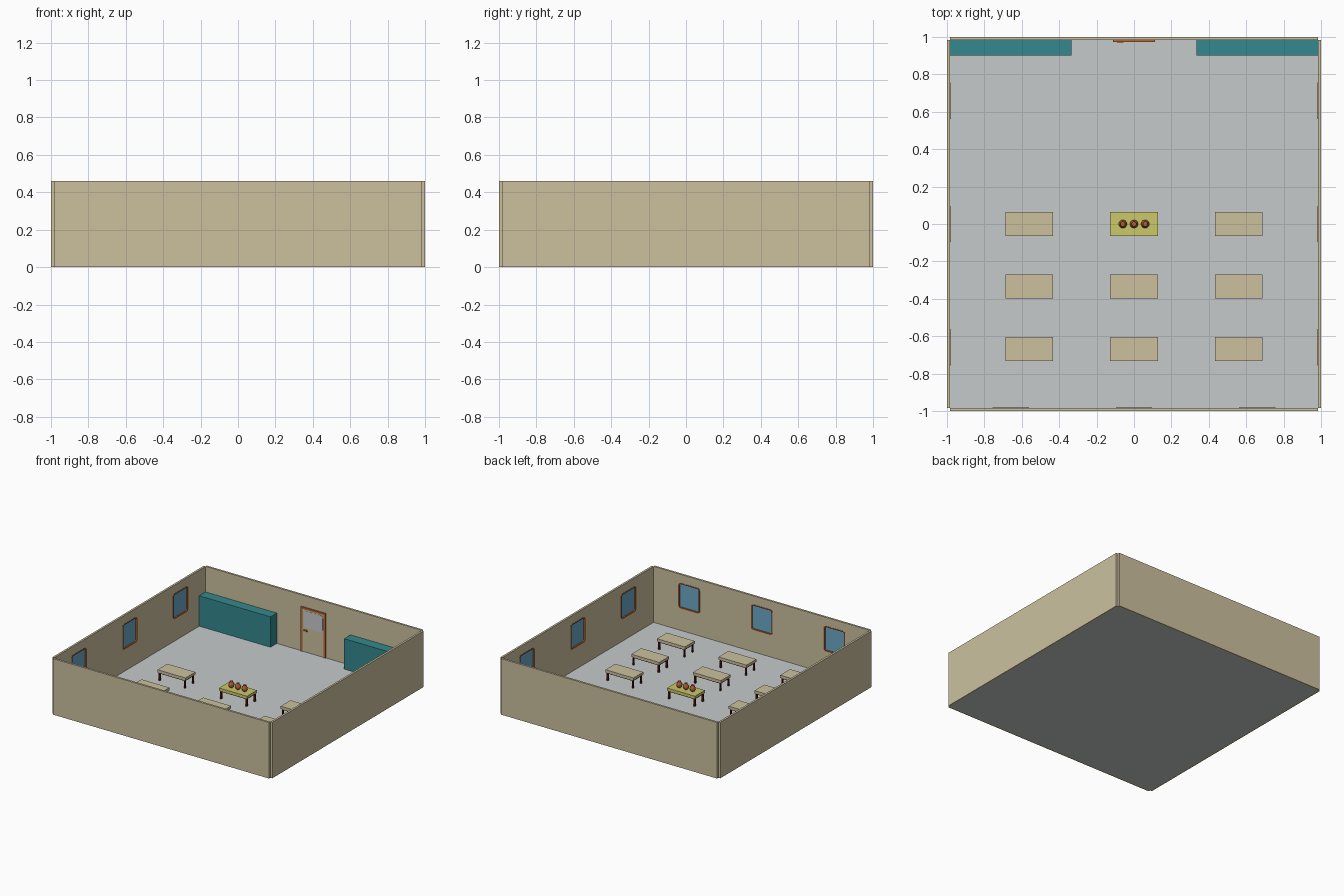
import bpy, bmesh, math
from mathutils import Matrix

if "Cube" in bpy.data.objects:
    bpy.data.objects.remove(bpy.data.objects["Cube"])


def material(name, r, g, b):
    lin = [(c / 255 / 12.92) if c < 11 else ((c / 255 + 0.055) / 1.055) ** 2.4 for c in (r, g, b)]
    m = bpy.data.materials.new(name)
    m.diffuse_color = (*lin, 1)
    m.use_nodes = True
    m.node_tree.nodes["Principled BSDF"].inputs["Base Color"].default_value = m.diffuse_color
    return m


BEIGE = material("beige", 204, 193, 159)
GREY = material("floor_grey", 198, 202, 203)
TEAL = material("teal", 51, 137, 141)
YELLOW = material("yellow", 203, 200, 104)
BROWN = material("orange_brown", 188, 102, 48)
MAROON = material("maroon", 88, 18, 18)
GLASS = material("window_blue", 108, 168, 200)
CLAY = material("terracotta", 176, 98, 58)

IN, T, H = 0.983, 0.017, 0.46   # inner wall face, wall thickness, wall height


def finish(name, bm, mat, angle=0):
    bmesh.ops.recalc_face_normals(bm, faces=bm.faces)
    bm.transform(Matrix.Rotation(angle, 4, 'Z'))
    me = bpy.data.meshes.new(name)
    bm.to_mesh(me)
    bm.free()
    me.materials.append(mat)
    ob = bpy.data.objects.new(name, me)
    bpy.context.collection.objects.link(ob)
    return ob


def add_box(bm, x0, x1, y0, y1, z0, z1):
    m = Matrix.Translation(((x0 + x1) / 2, (y0 + y1) / 2, (z0 + z1) / 2)) @ \
        Matrix.Diagonal((x1 - x0, y1 - y0, z1 - z0, 1))
    bmesh.ops.create_cube(bm, size=1, matrix=m)


def box(name, mat, *dims, angle=0):
    bm = bmesh.new()
    add_box(bm, *dims)
    return finish(name, bm, mat, angle)


def outline(cx, cz, w, h, r, n=5):
    """Rounded rectangle in the x-z plane."""
    pts = []
    for k, (sx, sz) in enumerate(((1, 1), (-1, 1), (-1, -1), (1, -1))):
        for i in range(n + 1):
            a = math.pi / 2 * (k + i / n)
            pts.append((cx + sx * (w / 2 - r) + r * math.cos(a),
                        cz + sz * (h / 2 - r) + r * math.sin(a)))
    return pts


def add_plate(bm, pts, y0, y1):
    loops = [[bm.verts.new((x, y, z)) for x, z in pts] for y in (y0, y1)]
    bm.faces.new(loops[0])
    bm.faces.new(loops[1])
    for i in range(len(pts)):
        j = (i + 1) % len(pts)
        bm.faces.new((loops[0][i], loops[0][j], loops[1][j], loops[1][i]))


def add_ring(bm, outer, inner, y0, y1):
    loops = [[bm.verts.new((x, y, z)) for x, z in p]
             for p, y in ((outer, y0), (outer, y1), (inner, y1), (inner, y0))]
    n = len(outer)
    for a in range(4):
        p, q = loops[a], loops[(a + 1) % 4]
        for i in range(n):
            j = (i + 1) % n
            bm.faces.new((p[i], p[j], q[j], q[i]))


# Floor
bm = bmesh.new()
bmesh.ops.create_grid(bm, x_segments=1, y_segments=1, size=IN)
finish("floor", bm, GREY)

# Walls, each made as the back wall and turned; three carry recessed windows
WX, WZ, WW, WH, WR = (-0.66, 0, 0.66), 0.285, 0.195, 0.21, 0.02
for k, side in enumerate(("back", "left", "front", "right")):
    ang = k * math.pi / 2
    wall = box(side + "_wall", BEIGE, -IN, IN, IN, IN + T, 0, H, angle=ang)
    if side == "back":
        continue
    bm = bmesh.new()
    for x in WX:
        add_plate(bm, outline(x, WZ, WW, WH, WR), IN - 0.02, IN + 0.013)
    cutter = finish("window_cutter", bm, BEIGE, ang)
    cutter.hide_render = True
    mod = wall.modifiers.new("recess", 'BOOLEAN')
    mod.operation, mod.solver, mod.object = 'DIFFERENCE', 'EXACT', cutter
    bpy.context.view_layer.objects.active = wall
    bpy.ops.object.modifier_apply(modifier=mod.name)
    bpy.data.objects.remove(cutter)
    for x in WX:
        bm = bmesh.new()
        add_ring(bm, outline(x, WZ, WW, WH, WR),
                 outline(x, WZ, WW - 0.018, WH - 0.018, WR - 0.008), IN - 0.002, IN + 0.013)
        finish(side + "_window_frame", bm, BROWN, ang)
        bm = bmesh.new()
        add_plate(bm, outline(x, WZ, WW - 0.016, WH - 0.016, WR - 0.008), IN + 0.009, IN + 0.0125)
        finish(side + "_window_glass", bm, GLASS, ang)

# Door on the back wall
bm = bmesh.new()
for s in (-1, 1):
    add_box(bm, *sorted((s * 0.097, s * 0.112)), 0.974, IN, 0.001, 0.367)
add_box(bm, -0.097, 0.097, 0.974, IN, 0.352, 0.367)
finish("door_frame", bm, BROWN)
box("door_panel", BEIGE, -0.097, 0.097, 0.979, IN, 0.001, 0.352)
bm = bmesh.new()
add_plate(bm, outline(0, 0.27, 0.17, 0.14, 0.02), 0.9775, 0.98)
finish("door_glass", bm, GREY)
box("door_handle", BROWN, -0.09, -0.055, 0.971, 0.979, 0.172, 0.184)

# Cabinets either side of the door
for side, s in (("left", -1), ("right", 1)):
    box(side + "_cabinet", TEAL, *sorted((s * 0.335, s * IN)), 0.9, IN, 0.0005, 0.25)

# Tables, three by three; the middle one of the back row is yellow
for cx in (-0.56, 0, 0.56):
    for cy in (0, -0.335, -0.668):
        mat = YELLOW if cx == 0 and cy == 0 else BEIGE
        box("table_top", mat, cx - 0.127, cx + 0.127, cy - 0.064, cy + 0.064, 0.068, 0.09)
        bm = bmesh.new()
        add_box(bm, cx - 0.119, cx + 0.119, cy - 0.056, cy + 0.056, 0.059, 0.068)
        for sx in (-1, 1):
            for sy in (-1, 1):
                x, y = cx + sx * 0.115, cy + sy * 0.052
                add_box(bm, x - 0.006, x + 0.006, y - 0.006, y + 0.006, 0.0005, 0.06)
        finish("table_legs", bm, MAROON)

# Three round pots on the yellow table
PROFILE = ((0.013, 0.09), (0.020, 0.099), (0.022, 0.112), (0.019, 0.125), (0.012, 0.134), (0.013, 0.14))
for cx in (-0.06, 0, 0.06):
    bm = bmesh.new()
    n = 20
    rings = [[bm.verts.new((cx + r * math.cos(2 * math.pi * i / n), r * math.sin(2 * math.pi * i / n), z))
              for i in range(n)] for r, z in PROFILE]
    for a, b in zip(rings, rings[1:]):
        for i in range(n):
            j = (i + 1) % n
            bm.faces.new((a[i], a[j], b[j], b[i]))
    bm.faces.new(rings[0])
    bm.faces.new(rings[-1])
    pot = finish("pot", bm, CLAY)
    bpy.ops.object.select_all(action='DESELECT')
    pot.select_set(True)
    bpy.context.view_layer.objects.active = pot
    bpy.ops.object.shade_smooth_by_angle(angle=math.radians(50))
